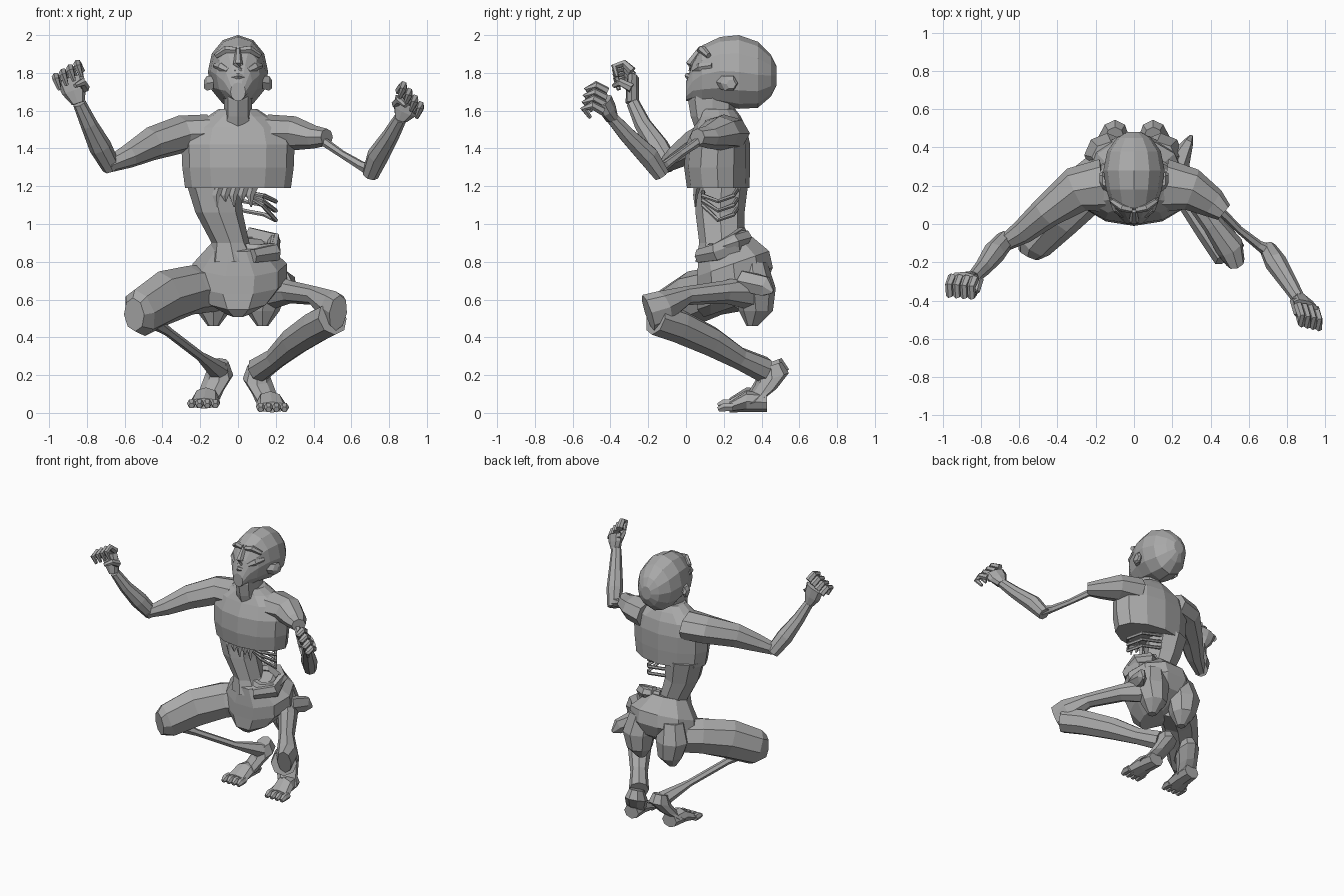
import bpy, bmesh, math
from mathutils import Vector

default_cube = bpy.data.objects.get("Cube")
if default_cube:
    bpy.data.objects.remove(default_cube, do_unlink=True)

# One plain material for the whole figure
grey = bpy.data.materials.new("stone grey")
grey.use_nodes = True
colour = (.4, .4, .4, 1)
grey.diffuse_color = colour
grey.node_tree.nodes["Principled BSDF"].inputs["Base Color"].default_value = colour

UP_X, UP_Y, UP_Z = Vector((1, 0, 0)), Vector((0, 1, 0)), Vector((0, 0, 1))


def skin(name, sections, sides=8, axis=None, up=UP_Z, slope=0):
    """Low-poly capped skin over sections (x, y, z, half width[, half height])."""
    mesh_builder = bmesh.new()
    centres = [Vector(section[:3]) for section in sections]
    rings = []
    for index, section in enumerate(sections):
        following = centres[min(index + 1, len(centres) - 1)]
        previous = centres[max(index - 1, 0)]
        tangent = (axis or (following - previous)).normalized()
        side = tangent.cross(up).normalized()
        normal = side.cross(tangent)
        ring = []
        for step in range(sides):
            angle = math.tau * step / sides
            across = math.cos(angle) * section[3]
            along = math.sin(angle) * section[-1]
            point = centres[index] + side * across + normal * along
            ring.append(mesh_builder.verts.new(point + tangent * slope * along))
        rings.append(ring)
    for lower, upper in zip(rings, rings[1:]):
        for step in range(sides):
            other = (step + 1) % sides
            mesh_builder.faces.new((lower[step], lower[other], upper[other], upper[step]))
    mesh_builder.faces.new(rings[0])
    mesh_builder.faces.new(rings[-1])
    bmesh.ops.recalc_face_normals(mesh_builder, faces=mesh_builder.faces)
    mesh = bpy.data.meshes.new(name)
    mesh_builder.to_mesh(mesh)
    mesh_builder.free()
    mesh.materials.append(grey)
    part = bpy.data.objects.new(name, mesh)
    bpy.context.collection.objects.link(part)
    return part


def path(points, *radii):
    """Attach a tapering radius to each point."""
    last = len(radii) - 1
    return [(*point, radii[min(index, last)]) for index, point in enumerate(points)]


def hand(label, wrist, knuckles, spread, curl):
    """Clenched hand: palm, four bent fingers and a thumb."""
    wrist, knuckles = Vector(wrist), Vector(knuckles)
    spread, curl = Vector(spread), Vector(curl).normalized()
    reach = (knuckles - wrist).normalized()
    half = spread.length / 2
    skin(label + "_palm", [(*wrist, .035, .035),
                           (*wrist.lerp(knuckles, .5), .035, half),
                           (*knuckles, .03, half * 1.1)], 8, up=spread)
    for number in range(4):
        base = knuckles + spread * (number / 3 - .5)
        middle = base + reach * .04 + curl * .045
        bend = middle + curl * .05 - reach * .02
        tip = bend - reach * .055 - curl * .015
        skin(f"{label}_finger_{number + 1}", path((base, middle, bend, tip),
             .024, .022, .02, .011), 6, up=spread)
    root = wrist.lerp(knuckles, .35) + spread * .45
    middle = root + curl * .06 + reach * .03
    skin(label + "_thumb", path((root, middle, middle + curl * .04 - spread * .3),
         .025, .022, .012), 6, up=reach)


def foot(label, mirror, lift):
    """Crouched foot standing on its ball with the heel raised."""
    shape = [(.10, .45, .25, .05, .06), (.10, .455, .18, .075, .095),
             (.14, .40, .1, .065, .085), (.17, .36, .055, .075, .055)]
    skin(label + "_heel", [(mirror * x, y, z + lift, w, h) for x, y, z, w, h in shape],
         8, axis=Vector((0, .35, -1)), up=UP_Y)
    sole = [(.16, .43, .055, .06, .05), (.17, .32, .06, .07, .055), (.18, .23, .03, .085, .028)]
    skin(label + "_sole", [(mirror * x, y, z + lift, w, h) for x, y, z, w, h in sole],
         8, axis=-UP_Y)
    for number in range(4):
        x = mirror * (.12 + number * .042)
        skin(f"{label}_toe_{number + 1}", path(((x, .25, .03 + lift),
             (x, .2, .03 + lift), (x, .17, .018 + lift)), .024, .025, .015), 6)


# Torso: chest ends in a torn edge, only the right flank reaches the hips
skin("chest", [(0, .17, 1.19, .28, .165), (0, .165, 1.3, .295, .175),
               (0, .17, 1.42, .3, .17), (0, .18, 1.51, .27, .14),
               (0, .18, 1.57, .16, .11), (0, .17, 1.61, .1, .09)], 12, UP_Z, UP_Y)
skin("waist", [(-.13, .19, 1.22, .145, .14), (-.1, .18, 1.06, .125, .13),
               (-.04, .19, .9, .1, .12), (-.02, .2, .8, .14, .15)], 8, UP_Z, UP_Y)
skin("pelvis", [(0, .19, .54, .07, .1), (0, .24, .61, .18, .19),
                (0, .26, .7, .26, .21), (.01, .25, .79, .25, .2),
                (0, .2, .9, .14, .14)], 10, UP_Z, UP_Y, slope=.35)
for name, mirror in (("left", 1), ("right", -1)):
    skin(name + "_buttock", [(mirror * .12, .35, .8, .1, .08),
         (mirror * .14, .36, .66, .12, .115), (mirror * .13, .37, .54, .09, .09),
         (mirror * .13, .35, .46, .03, .03)], 8, UP_Z, UP_Y)

# Neck and head, tipped back with the face raised
skin("neck", [(0, .17, 1.5, .1, .12), (0, .14, 1.57, .075, .115),
              (0, .14, 1.66, .075, .13), (0, .15, 1.72, .08, .13)], 8, UP_Z, UP_Y)
skin("head", [(0, 0, 1.7, .04, .05), (0, .035, 1.755, .075, .1),
              (0, .085, 1.79, .115, .155), (0, .18, 1.81, .145, .18),
              (0, .28, 1.805, .16, .195), (0, .38, 1.79, .14, .175),
              (0, .45, 1.785, .09, .11), (0, .48, 1.785, .04, .05)], 12, UP_Y)
skin("nose", [(0, .075, 1.92, .014, .02), (0, .02, 1.845, .026, .025),
              (0, .03, 1.815, .028, .02)], 6)
skin("lips", path(((-.035, .03, 1.775), (0, .01, 1.785), (.035, .03, 1.775)), .012, .018, .012), 6)
for name, mirror in (("left", 1), ("right", -1)):
    skin(name + "_brow", path(((mirror * .01, .075, 1.92), (mirror * .06, .085, 1.925),
         (mirror * .115, .12, 1.89)), .018, .022, .015), 6)
    skin(name + "_cheek", path(((mirror * .05, .045, 1.81), (mirror * .085, .08, 1.83),
         (mirror * .12, .14, 1.84)), .018, .028, .015), 6)
    skin(name + "_ear", [(mirror * .13, .2, 1.75, .04, .04), (mirror * .165, .23, 1.745, .045, .045),
         (mirror * .18, .24, 1.74, .025, .025)], 6, UP_X)

# Right arm, whole
skin("right_shoulder", [(-.16, .2, 1.48, .14, .1), (-.3, .18, 1.475, .12, .1),
                        (-.46, .06, 1.425, .085, .09), (-.58, -.04, 1.36, .065, .065),
                        (-.69, -.11, 1.31, .04, .04)])
skin("right_forearm", path(((-.67, -.08, 1.3), (-.73, -.15, 1.41), (-.79, -.23, 1.53),
                            (-.84, -.28, 1.64)), .05, .06, .045, .035))
hand("right", (-.845, -.285, 1.64), (-.89, -.28, 1.775), (.115, -.01, .07), (-.1, -1, .05))

# Left arm: a shoulder stump, bare bone and a withered forearm
skin("left_shoulder", [(.16, .2, 1.48, .14, .1), (.3, .18, 1.48, .11, .09),
                       (.41, .11, 1.46, .08, .06), (.47, .06, 1.46, .05, .045)])
skin("left_arm_bone", path(((.42, .1, 1.46), (.55, -.03, 1.37), (.65, -.11, 1.31),
                            (.72, -.15, 1.28)), .025, .02, .025, .04), 6)
skin("left_forearm", path(((.7, -.13, 1.26), (.74, -.2, 1.36), (.81, -.31, 1.47),
                           (.86, -.39, 1.56)), .045, .058, .045, .035))
hand("left", (.865, -.39, 1.555), (.9, -.43, 1.65), (-.09, .02, .105), (.15, -1, -.05))

# Right leg: full thigh, bare shin bone
skin("right_thigh", [(-.1, .3, .66, .13, .12), (-.25, .18, .65, .13, .13),
                     (-.39, .04, .61, .12, .145), (-.52, -.1, .53, .1, .13),
                     (-.55, -.16, .52, .06, .09)])
skin("right_shin_bone", path(((-.5, -.1, .52), (-.37, .03, .43), (-.2, .24, .3),
                              (-.1, .42, .22)), .05, .025, .025, .055), 6)
foot("right", -1, .02)

# Left leg: withered thigh, full calf
skin("left_thigh", [(.16, .36, .64, .08, .1), (.28, .2, .64, .065, .06),
                    (.41, .0, .62, .055, .05), (.5, -.12, .56, .075, .09),
                    (.53, -.2, .53, .05, .1)])
skin("left_calf", path(((.5, -.16, .5), (.42, -.04, .46), (.3, .13, .38),
                        (.2, .28, .29), (.11, .41, .23)), .09, .09, .08, .06, .07))
skin("left_hip_flap", [(.22, .3, .7, .07, .06), (.28, .42, .67, .03, .06),
                       (.3, .46, .64, .01, .01)], 6)
foot("left", 1, 0)

# Exposed ribs below the torn chest
for number in range(3):
    drop = number * .05
    skin(f"rib_{number + 1}", path(((-.02, .27, 1.18 - drop), (.14, .25, 1.15 - drop),
         (.2, .17, 1.12 - drop), (.13, .09, 1.15 - drop / 2), (.02, .09, 1.17)), .012), 6)
# Ragged strips of skin
for number in range(5):
    x = -.1 + number * .045
    skin(f"torn_strip_{number + 1}", [(x, .06, 1.2, .03, .02),
         (x - .015, .05, 1.15, .02, .012), (x - .01, .05, 1.09 + number % 2 * .03, .004)],
         4, -UP_Z, UP_Y)
# Gut loop resting in the open hip
skin("gut_loop", path(((.02, .28, .93), (.12, .31, .93), (.19, .26, .91), (.19, .18, .87),
                       (.1, .13, .86), (.02, .15, .87)), .03, .04, .04, .035), 6)
skin("hip_rim", [(.05, .3, .94, .03, .05), (.19, .26, .9, .03, .06),
                 (.2, .16, .85, .03, .05), (.08, .07, .83, .03, .04)], 6)
